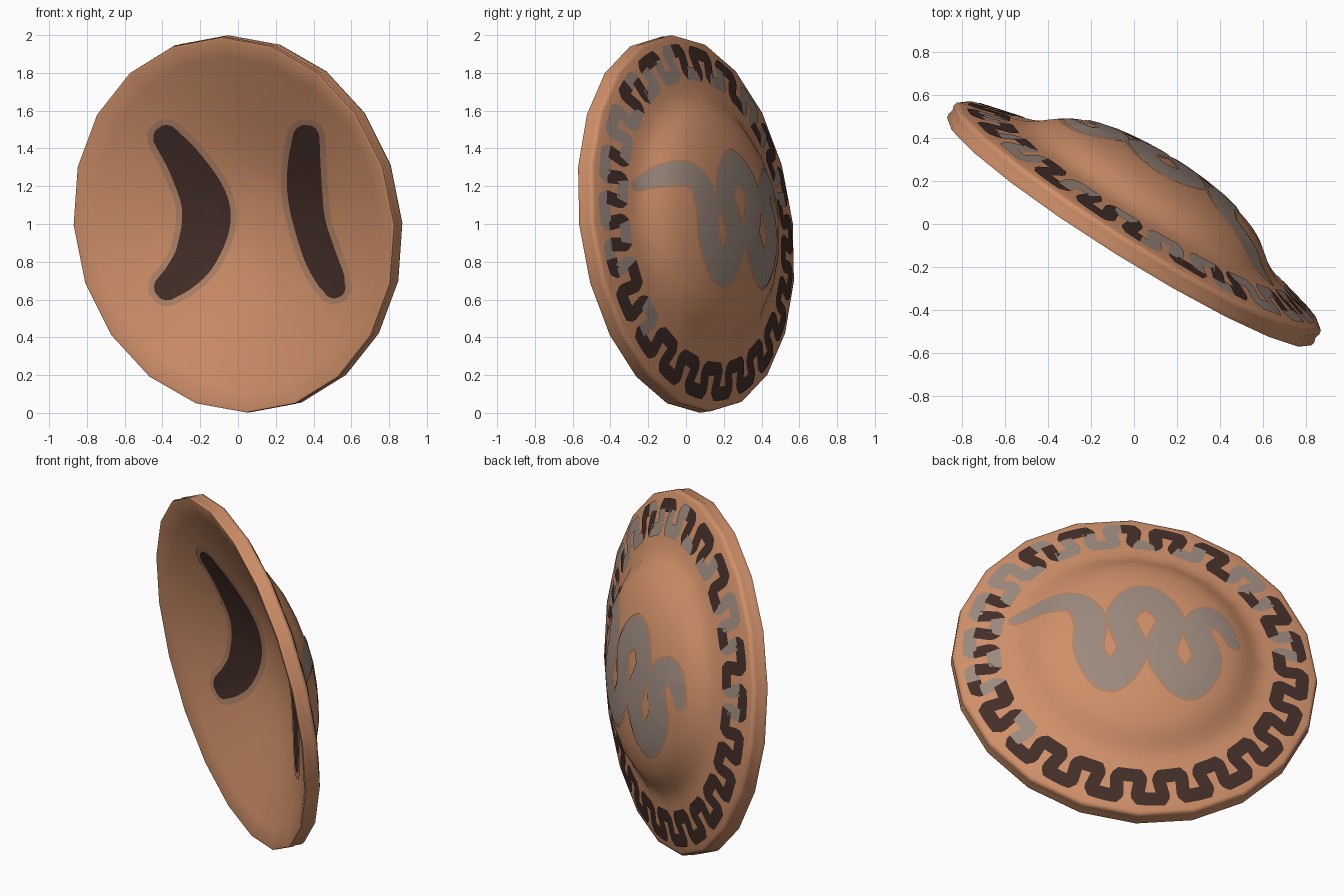
import bpy, bmesh, math, random
from mathutils import Matrix, Vector

if "Cube" in bpy.data.objects:
    bpy.data.objects.remove(bpy.data.objects["Cube"])

random.seed(4)

# Colours
def material(name, rgb):
    m = bpy.data.materials.new(name)
    m.diffuse_color = (*rgb, 1)
    m.use_nodes = True
    m.node_tree.nodes["Principled BSDF"].inputs["Base Color"].default_value = m.diffuse_color
    return m

COPPER = material("copper", (0.62, 0.275, 0.14))
DULL = material("dull_copper", (0.44, 0.225, 0.13))
DARK = material("dark_brown", (0.056, 0.027, 0.021))
GREY = material("warm_grey", (0.33, 0.25, 0.205))

SIDES = 20

# Shield frame: local z is the boss direction, local y is up, local x points to the left
yaw, lean = math.radians(32), math.radians(7)
side = Vector((-math.cos(yaw), math.sin(yaw), 0))
out = Vector((math.sin(yaw), math.cos(yaw), 0))
up = Vector((0, 0, 1))
axis_n = out * math.cos(lean) + up * math.sin(lean)
axis_v = up * math.cos(lean) - out * math.sin(lean)
FRAME = Matrix((side, axis_v, axis_n)).transposed().to_4x4()
FRAME.translation = Vector((0, 0, 1))

def finish(bm, name, mats, angle=52):
    bm.transform(FRAME)
    me = bpy.data.meshes.new(name)
    bm.to_mesh(me)
    bm.free()
    ob = bpy.data.objects.new(name, me)
    bpy.context.collection.objects.link(ob)
    for m in mats:
        me.materials.append(m)
    bpy.ops.object.select_all(action='DESELECT')
    ob.select_set(True)
    bpy.context.view_layer.objects.active = ob
    bpy.ops.object.shade_smooth_by_angle(angle=math.radians(angle))
    return ob

def lathe(name, profile):
    """Closed twenty-sided turning; the profile starts and ends near the axis."""
    bm = bmesh.new()
    rings = []
    for r, h in profile:
        rings.append([bm.verts.new((r * math.cos(2 * math.pi * i / SIDES),
                                    r * math.sin(2 * math.pi * i / SIDES), h)) for i in range(SIDES)])
    for a, b in zip(rings, rings[1:]):
        for i in range(SIDES):
            j = (i + 1) % SIDES
            bm.faces.new((a[i], a[j], b[j], b[i]))
    bm.faces.new(rings[0][::-1])
    bm.faces.new(rings[-1])
    return finish(bm, name, [COPPER])

def spline(pts, steps):
    """Catmull-Rom through points of any dimension."""
    pts = [Vector(p) for p in pts]
    pts = [2 * pts[0] - pts[1]] + pts + [2 * pts[-1] - pts[-2]]
    res = []
    for a, b, c, d in zip(pts, pts[1:], pts[2:], pts[3:]):
        for k in range(steps):
            t = k / steps
            res.append(0.5 * (2 * b + (c - a) * t + (2 * a - 5 * b + 4 * c - d) * t * t
                              + (3 * b - a - 3 * c + d) * t ** 3))
    return res + [pts[-2]]

def height_on(curve):
    """Height of the faceted surface of a profile at local x, y."""
    half = math.pi / SIDES
    def height(x, y):
        off = math.atan2(y, x) % (2 * half) - half
        r = math.hypot(x, y) * math.cos(off) / math.cos(half)
        for a, b in zip(curve, curve[1:]):
            if a.x <= r <= b.x:
                return a.y + (b.y - a.y) * (r - a.x) / (b.x - a.x)
        return curve[-1].y if r > 0.5 else curve[0].y
    return height

def ribbon(name, path, place, mats, grow=0.0, facing=1, pick=None, closed=False, cross=4):
    """Painted strip along path of (x, y, half width); place(x, y) puts it on a surface."""
    bm = bmesh.new()
    if not closed:  # rounded ends
        for i, nxt in ((0, 1), (-1, -2)):
            d = (path[i].xy - path[nxt].xy).normalized()
            w = path[i].z + grow
            tips = []
            for k in (0.4, 0.75, 0.95):
                q = path[i].xy + d * w * k
                tips.append(Vector((q.x, q.y, w * math.sqrt(1 - k * k) - grow)))
            path = tips[::-1] + path if i == 0 else path + tips
    n = len(path)
    rows = []
    for i, p in enumerate(path):
        a = path[(i - 1) % n] if closed else path[max(i - 1, 0)]
        b = path[(i + 1) % n] if closed else path[min(i + 1, n - 1)]
        d = (b.xy - a.xy).normalized()
        row = []
        for k in range(cross + 1):
            s = (p.z + grow) * (2 * k / cross - 1)
            row.append(bm.verts.new(place(p.x - d.y * s, p.y + d.x * s)))
        rows.append(row)
    for i in range(n if closed else n - 1):
        a, b = rows[i], rows[(i + 1) % n]
        for k in range(cross):
            f = bm.faces.new((a[k], b[k], b[k + 1], a[k + 1]))
            f.normal_update()
            if f.normal.z * facing < 0:
                f.normal_flip()
            f.material_index = pick(i) if pick else 0
    return finish(bm, name, mats)

# Shield body: shallow hollow, grooved rim, sloping border and domed boss
INNER = [(0.004, 0.24), (0.12, 0.235), (0.25, 0.216), (0.4, 0.175), (0.53, 0.13), (0.65, 0.086),
         (0.8, 0.029), (0.985, -0.043)]
OUTER = [(0.004, 0.338), (0.1, 0.337), (0.2, 0.331), (0.3, 0.318), (0.4, 0.297), (0.5, 0.261),
         (0.57, 0.222), (0.63, 0.174), (0.67, 0.146), (0.71, 0.128), (0.75, 0.116),
         (0.85, 0.088), (0.985, 0.05)]
EDGE = [(1.0, -0.042), (1.004, -0.022), (0.997, 0.0), (1.004, 0.022), (1.0, 0.042)]
inner_curve, outer_curve = spline(INNER, 2), spline(OUTER, 2)
inner_height, outer_height = height_on(inner_curve), height_on(outer_curve)
lathe("shield_body", inner_curve + EDGE + outer_curve[::-1])

def on_outer(lift):
    return lambda x, y: (x, y, outer_height(x, y) + lift)

# Coiled serpent painted on the boss (x, y, half width)
SNAKE = [(-.67, .19, .025), (-.5, .235, .055), (-.36, .22, .065), (-.285, .09, .082), (-.29, -.12, .075),
         (-.18, -.28, .085), (-.06, -.11, .08), (-.115, .12, .075), (.02, .265, .085),
         (.155, .12, .075), (.10, -.11, .082), (.235, -.29, .085), (.355, -.12, .08),
         (.305, .08, .075), (.38, .19, .065), (.46, .14, .05), (.51, .04, .03)]
snake_path = spline(SNAKE, 9)
ribbon("serpent_edge", snake_path, on_outer(0.004), [DULL], grow=0.012, cross=6)
ribbon("serpent", snake_path, on_outer(0.007), [GREY], cross=6)

# Running key pattern around the border, greyer towards the top
MOTIFS, IN, OUT, SUB = 22, 0.788, 0.915, 3
KEY = [(0.02, IN), (0.25, IN), (0.51, IN), (0.53, IN + .02), (0.47, OUT - .02),
       (0.49, OUT), (0.75, OUT), (1.01, OUT), (1.03, OUT - .02), (0.97, IN + .02)]
key_path = []
corners = [((m + t) * 2 * math.pi / MOTIFS, r) for m in range(MOTIFS) for t, r in KEY]
for i, (a0, r0) in enumerate(corners):
    a1, r1 = corners[(i + 1) % len(corners)]
    if a1 < a0 - 3:
        a1 += 2 * math.pi
    for k in range(SUB):
        a, r = a0 + (a1 - a0) * k / SUB, r0 + (r1 - r0) * k / SUB
        key_path.append(Vector((r * math.cos(a), r * math.sin(a), 0.037)))

chunk = len(KEY) * SUB // 5
grey_chunk = []
for c in range(len(key_path) // chunk + 1):
    p = key_path[(c * chunk) % len(key_path)]
    grey_chunk.append(random.random() < 0.24 + 0.42 * p.y - 0.2 * p.x)
ribbon("key_pattern", key_path, on_outer(0.004), [DARK, GREY], closed=True, cross=2,
       pick=lambda i: int(grey_chunk[i // chunk]))

# Two curved marks inside the hollow, drawn in front-view x, z and dropped onto the surface
def on_inner(lift):
    def place(x, z):
        h, ca, sa = 0.15, math.cos(lean), math.sin(lean)
        for _ in range(25):
            v = (z - 1 - h * sa) / ca
            u = (x - (h * ca - v * sa) * math.sin(yaw)) / math.cos(yaw)
            h = 0.5 * h + 0.5 * (inner_height(-u, v) - lift)
        return (-u, v, h)
    return place

MARKS = {
    "left_mark": [(-.38, 1.455, .07), (-.28, 1.32, .095), (-.185, 1.14, .122), (-.17, 1.0, .128),
                  (-.225, .83, .11), (-.30, .73, .09), (-.375, .665, .07)],
    "right_mark": [(.36, 1.455, .072), (.35, 1.3, .088), (.355, 1.15, .092), (.38, 1.0, .085),
                   (.435, .83, .085), (.49, .71, .075), (.51, .665, .06)],
}
for name, pts in MARKS.items():
    path = spline(pts, 6)
    ribbon(name + "_edge", path, on_inner(0.004), [DULL], grow=0.032, facing=-1, cross=6)
    ribbon(name, path, on_inner(0.007), [DARK], facing=-1, cross=6)
